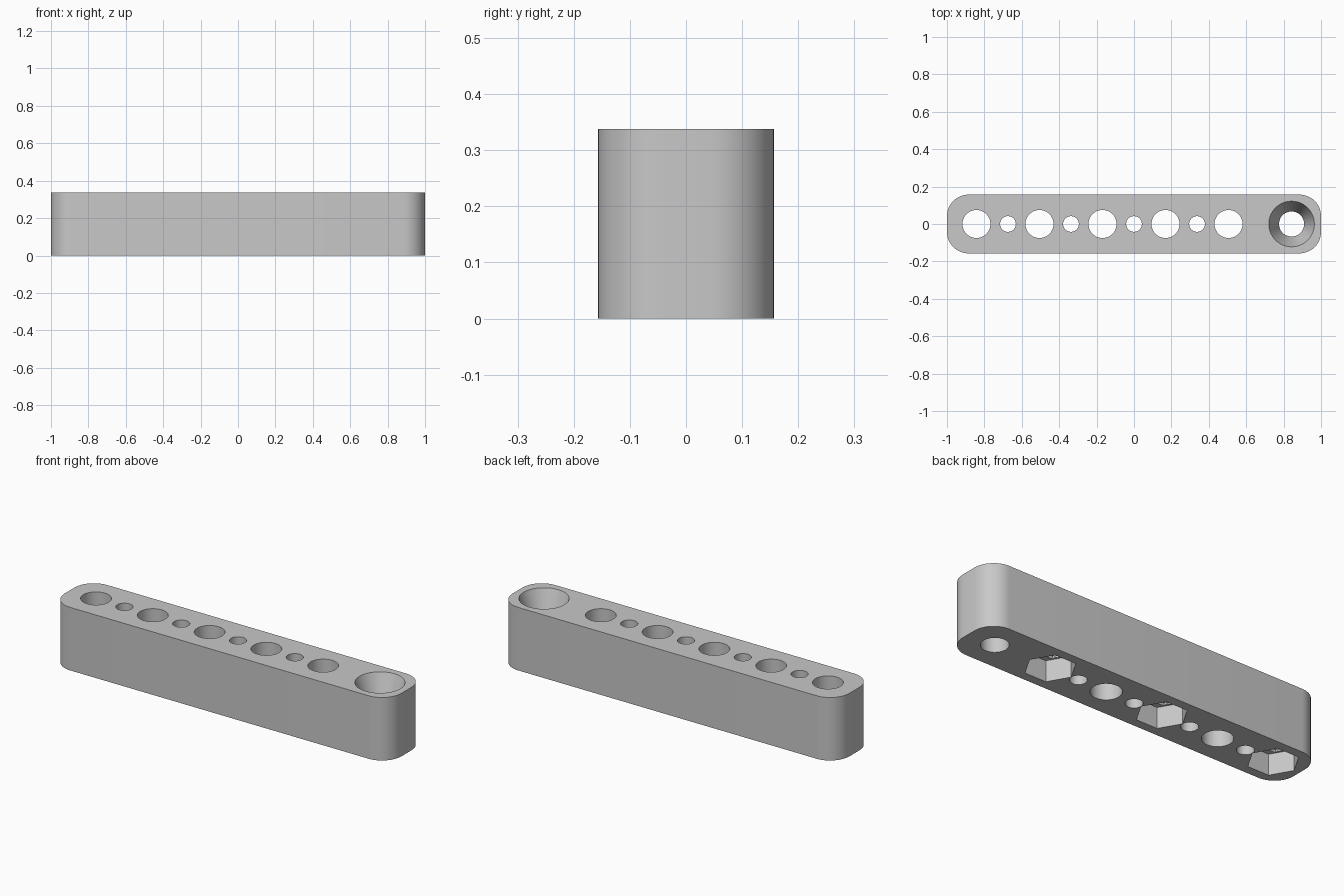
import bpy
import bmesh
from math import cos, sin, pi, radians

cube = bpy.data.objects.get("Cube")
if cube:
    bpy.data.objects.remove(cube, do_unlink=True)

HALF_LEN, HALF_WID, HEIGHT, CORNER = 1.0, 0.157, 0.338, 0.115
PITCH = 0.337
BIG, SMALL = 0.075, 0.042
POCKET = 0.112

grey = bpy.data.materials.new("light grey")
grey.use_nodes = True
colour = (0.58, 0.58, 0.58, 1)
grey.diffuse_color = colour
grey.node_tree.nodes["Principled BSDF"].inputs["Base Color"].default_value = colour


def ring(radius, sides, x=0.0):
    return [(x + radius * cos(2 * pi * i / sides), radius * sin(2 * pi * i / sides))
            for i in range(sides)]


def loft(name, sections):
    """Closed solid through (outline, z) sections that share a point count."""
    bm = bmesh.new()
    loops = [[bm.verts.new((x, y, z)) for x, y in pts] for pts, z in sections]
    for low, high in zip(loops, loops[1:]):
        for i in range(len(low)):
            j = (i + 1) % len(low)
            bm.faces.new((low[i], low[j], high[j], high[i]))
    bm.faces.new(loops[0][::-1])
    bm.faces.new(loops[-1])
    bmesh.ops.recalc_face_normals(bm, faces=bm.faces)
    mesh = bpy.data.meshes.new(name)
    bm.to_mesh(mesh)
    bm.free()
    mesh.materials.append(grey)
    obj = bpy.data.objects.new(name, mesh)
    bpy.context.collection.objects.link(obj)
    return obj


def cut(target, sections):
    cutter = loft("cutter", sections)
    mod = target.modifiers.new("cut", "BOOLEAN")
    mod.operation, mod.solver, mod.object = "DIFFERENCE", "EXACT", cutter
    bpy.context.view_layer.objects.active = target
    bpy.ops.object.modifier_apply(modifier=mod.name)
    bpy.data.objects.remove(cutter, do_unlink=True)


# Rounded bar
outline = []
for k, (sx, sy) in enumerate([(1, 1), (-1, 1), (-1, -1), (1, -1)]):
    for i in range(13):
        a = (k + i / 12) * pi / 2
        outline.append((sx * (HALF_LEN - CORNER) + CORNER * cos(a),
                        sy * (HALF_WID - CORNER) + CORNER * sin(a)))
bar = loft("drilled_bar", [(outline, 0), (outline, HEIGHT)])

# Nut pockets underneath, with two shallow steps in the ceiling
for k in (0, 2, 4):
    x = (k - 2.5) * PITCH
    hexagon = ring(0.125, 6, x)
    cut(bar, [(hexagon, -0.05), (hexagon, POCKET)])
    slot = [(px, max(-BIG, min(BIG, py)) * 1.01) for px, py in ring(0.123, 6, x)]
    cut(bar, [(slot, 0.05), (slot, POCKET + 0.007)])
    h = BIG * 1.01
    square = [(x - h, -h), (x + h, -h), (x + h, h), (x - h, h)]
    cut(bar, [(square, 0.05), (square, POCKET + 0.014)])

# Alternating large and small through holes
for k in range(9):
    hole = ring(SMALL if k % 2 else BIG, 48, (k / 2 - 2.5) * PITCH)
    cut(bar, [(hole, -0.05), (hole, HEIGHT + 0.05)])

# Countersunk end hole
x = 2.5 * PITCH
bore, mouth = ring(0.067, 64, x), ring(0.122, 64, x)
cut(bar, [(bore, -0.05), (bore, HEIGHT - 0.15), (mouth, HEIGHT), (mouth, HEIGHT + 0.05)])

# Smooth curved walls, crisp edges
bpy.ops.object.select_all(action="DESELECT")
bar.select_set(True)
bpy.context.view_layer.objects.active = bar
bpy.ops.object.shade_smooth_by_angle(angle=radians(20))
